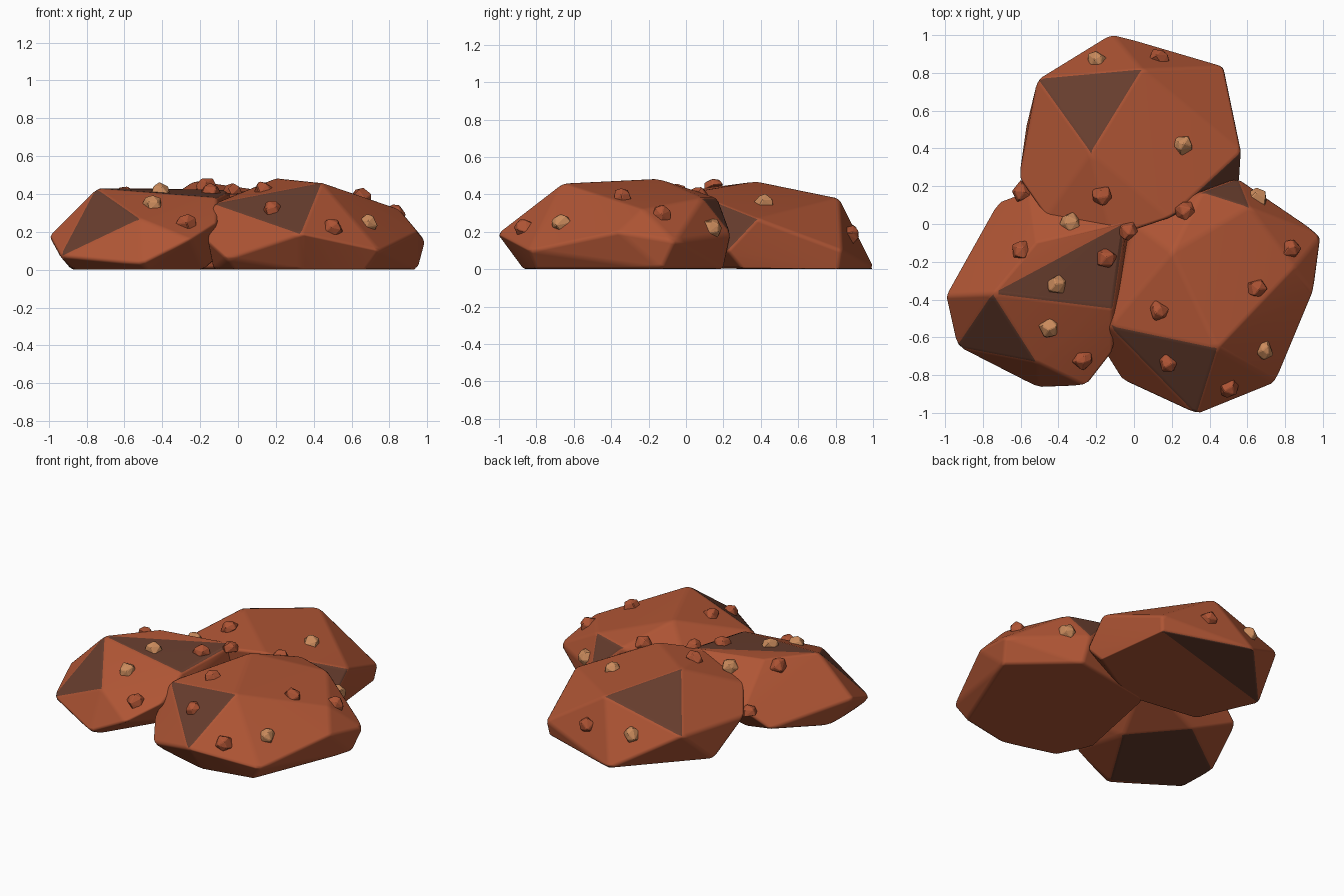
import bpy, bmesh, math, random
from mathutils import Vector
from mathutils.bvhtree import BVHTree

random.seed(7)
cube = bpy.data.objects.get("Cube")
if cube:
    bpy.data.objects.remove(cube, do_unlink=True)


def make_material(name, colour):
    mat = bpy.data.materials.new(name)
    mat.use_nodes = True
    rgba = (*colour, 1.0)
    mat.diffuse_color = rgba
    bsdf = next(n for n in mat.node_tree.nodes if n.type == 'BSDF_PRINCIPLED')
    bsdf.inputs["Base Color"].default_value = rgba
    bsdf.inputs["Roughness"].default_value = 0.9
    return mat


RED = make_material("red_clay", (0.43, 0.091, 0.035))
DARK = make_material("dark_brown_stone", (0.137, 0.047, 0.027))
PEBBLE_RED = make_material("pebble_red", (0.42, 0.087, 0.034))
TAN = make_material("pebble_tan", (0.6, 0.26, 0.108))


def link_object(name, bm, materials):
    mesh = bpy.data.meshes.new(name)
    bm.to_mesh(mesh)
    for mat in materials:
        mesh.materials.append(mat)
    obj = bpy.data.objects.new(name, mesh)
    bpy.context.collection.objects.link(obj)
    return obj


def hull(bm, verts):
    result = bmesh.ops.convex_hull(bm, input=verts)
    loose = {v for v in result["geom_interior"] + result["geom_unused"]
             if isinstance(v, bmesh.types.BMVert)}
    bmesh.ops.delete(bm, geom=list(loose), context='VERTS')
    bmesh.ops.recalc_face_normals(bm, faces=bm.faces)


surfaces = []


def make_rock(name, corners, dark_facets, dark_base=False):
    """Faceted boulder: hull of its corners, with some facets in dark stone."""
    pts = [Vector(c) for c in corners]
    centre = sum(pts, Vector()) / len(pts)
    # keep every dark facet on the outside of the hull
    for facet in dark_facets:
        a, b, c = (pts[i] for i in facet)
        normal = (b - a).cross(c - a).normalized()
        if normal.dot(a - centre) < 0:
            normal.negate()
        for i, p in enumerate(pts):
            over = normal.dot(p - a) + 0.004
            if i not in facet and over > 0:
                p -= normal * over
    bm = bmesh.new()
    verts = [bm.verts.new(p) for p in pts]
    facets = [{verts[i] for i in f} for f in dark_facets]
    hull(bm, verts)
    for face in bm.faces:
        is_base = dark_base and face.normal.z < -0.95
        if is_base or any(set(face.verts) <= f for f in facets):
            face.material_index = 1
    bmesh.ops.dissolve_limit(bm, angle_limit=math.radians(4), verts=bm.verts,
                             edges=bm.edges, delimit={'MATERIAL'})
    for face in bm.faces:
        face.smooth = True
    surfaces.append(BVHTree.FromBMesh(bm))
    obj = link_object(name, bm, [RED, DARK])
    bm.free()
    # worn, rounded edges
    bevel = obj.modifiers.new("worn_edges", 'BEVEL')
    bevel.width = 0.018
    bevel.segments = 2
    bevel.limit_method = 'ANGLE'
    bevel.angle_limit = math.radians(9)
    bevel.harden_normals = True


# Boulders
make_rock("left_front_boulder", [
    (-.75, -.37, .43), (-.94, -.65, .07), (-.52, -.73, .27),
    (-.04, .01, .42), (-.11, -.45, .38),
    (-1, -.38, .18), (-.51, -.87, .03), (-.25, -.86, .16),
    (-.72, .12, .09), (-.56, .18, .2), (-.11, -.68, .25), (0, .1, .15),
    (-.52, -.1, .43), (-.87, -.57, 0), (-.48, -.8, 0), (-.18, -.32, 0),
    (-.46, .01, 0), (-.88, -.3, 0)],
    [(0, 1, 2), (0, 3, 4)], dark_base=True)

make_rock("right_front_boulder", [
    (-.13, -.54, .35), (.44, -.66, .46), (.33, -1.01, .19),
    (.36, .17, .38), (.61, .09, .38), (.55, .24, .19),
    (.2, -.15, .485), (.85, -.23, .32), (.99, -.06, .15), (.95, -.36, .2),
    (.75, -.84, .1), (-.06, -.83, .06), (-.16, -.67, .15),
    (-.14, -.35, .2), (0, 0, .3),
    (.33, -.87, 0), (.68, -.8, 0), (.95, -.13, 0),
    (.58, .2, 0), (0, .1, 0), (-.13, -.55, 0), (-.02, -.77, 0)],
    [(0, 1, 2), (3, 4, 5)])

make_rock("back_boulder", [
    (-.51, .77, .23), (.04, .82, .38), (-.23, .38, .47),
    (.19, .03, .41), (.57, .38, .27), (.56, .22, .1),
    (.46, .82, 0), (-.12, 1.01, 0), (-.57, .52, 0),
    (-.61, .24, .2), (-.47, .04, .31), (-.11, -.07, .41),
    (.1, .05, 0), (-.4, .12, 0), (.52, .3, 0), (.475, .835, .1)],
    [(0, 1, 2), (3, 4, 5), (6, 7, 8)])


# Pebbles resting on the boulders
def make_pebble(name, x, y, mat):
    spot = None
    for tree in surfaces:
        hit, normal, _, _ = tree.ray_cast(Vector((x, y, 2)), Vector((0, 0, -1)))
        if hit and (spot is None or hit.z > spot[0].z):
            spot = (hit, normal)
    if spot is None:
        spot = (Vector((x, y, 0.19)), Vector((0, 0, 1)))
    where, up = spot
    bm = bmesh.new()
    turn = random.uniform(0, math.tau)
    # uneven rings of corners, narrowing towards the top
    for count, radius, height in ((5, .06, -.008), (4, .045, .03), (1, .01, .05)):
        for i in range(count):
            a = turn + math.tau * (i + random.uniform(-.2, .2)) / count
            r = radius * random.uniform(.85, 1.1)
            bm.verts.new((r * math.cos(a), r * math.sin(a), height))
        turn += 0.6
    hull(bm, list(bm.verts))
    obj = link_object(name, bm, [mat])
    bm.free()
    obj.location = where
    obj.rotation_euler = up.to_track_quat('Z', 'Y').to_euler()
    bevel = obj.modifiers.new("soft_edges", 'BEVEL')
    bevel.width = 0.004


tan_spots = [(-.2, .87), (.26, .42), (-.34, .01), (.66, .14), (-.41, -.32),
             (-.45, -.55), (.69, -.67)]
red_spots = [(.13, .88), (-.17, .15), (-.59, .17), (-.6, -.14), (-.15, -.18),
             (-.03, -.04), (.27, .07), (.83, -.13), (.65, -.34), (.13, -.46),
             (.18, -.74), (.5, -.87), (-.27, -.72)]
for label, spots, mat in (("tan_pebble", tan_spots, TAN),
                          ("red_pebble", red_spots, PEBBLE_RED)):
    for number, (x, y) in enumerate(spots, 1):
        make_pebble(f"{label}_{number}", x, y, mat)
